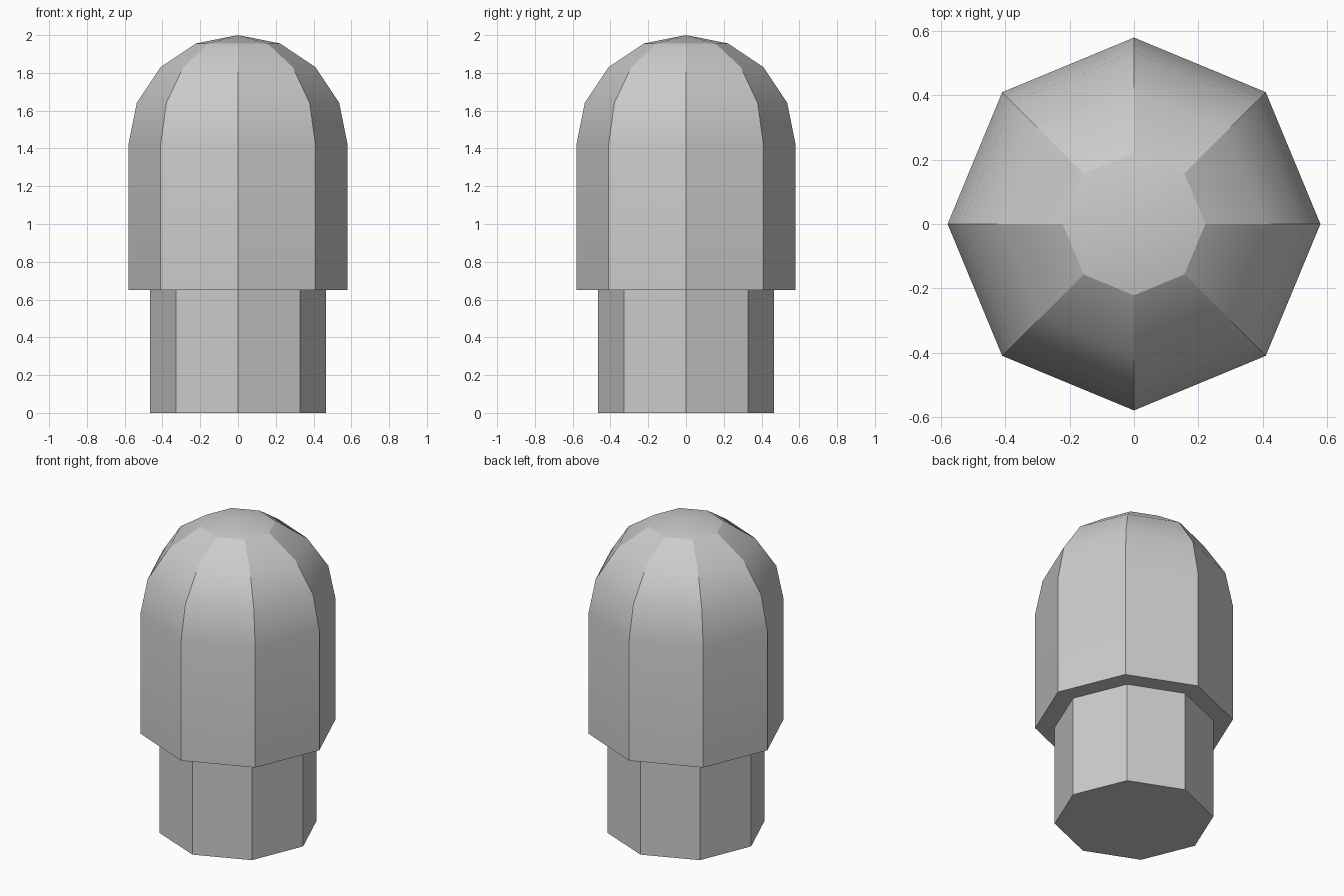
import bpy
import bmesh
from math import sin, cos, pi, radians

cube = bpy.data.objects.get("Cube")
if cube:
    bpy.data.objects.remove(cube, do_unlink=True)

SIDES = 8
SHANK_R, HEAD_R = 0.465, 0.58
SHOULDER_Z, DOME_Z = 0.65, 1.42

grey = bpy.data.materials.new("plain grey")
grey.use_nodes = True
colour = (0.6, 0.6, 0.6, 1)
grey.diffuse_color = colour
grey.node_tree.nodes["Principled BSDF"].inputs["Base Color"].default_value = colour


def lathe(name, profile):
    """Spin a (radius, height) profile into an eight-sided solid."""
    bm = bmesh.new()
    rings = []
    for r, z in profile:
        if r < 1e-5:
            rings.append([bm.verts.new((0, 0, z))] * SIDES)
        else:
            angles = [2 * pi * i / SIDES for i in range(SIDES)]
            rings.append([bm.verts.new((r * cos(a), r * sin(a), z)) for a in angles])
    for low, high in zip(rings, rings[1:]):
        for i in range(SIDES):
            j = (i + 1) % SIDES
            corners = dict.fromkeys((low[i], low[j], high[j], high[i]))
            bm.faces.new(list(corners))
    bmesh.ops.recalc_face_normals(bm, faces=bm.faces)
    mesh = bpy.data.meshes.new(name)
    bm.to_mesh(mesh)
    bm.free()
    mesh.materials.append(grey)
    obj = bpy.data.objects.new(name, mesh)
    bpy.context.collection.objects.link(obj)
    bpy.ops.object.select_all(action='DESELECT')
    obj.select_set(True)
    bpy.context.view_layer.objects.active = obj
    # Rounds the dome vertically while keeping the facet edges crisp
    bpy.ops.object.shade_smooth_by_angle(angle=radians(23))
    return obj


# Narrow shank with a closed base
lathe("shank", [(0, 0), (SHANK_R, 0), (SHANK_R, SHOULDER_Z)])

# Wide head: underside ledge, straight wall and quarter-round dome
dome = [(HEAD_R * cos(t), DOME_Z + HEAD_R * sin(t))
        for t in (pi / 2 * k / 4 for k in range(5))]
lathe("domed_head", [(SHANK_R, SHOULDER_Z), (HEAD_R, SHOULDER_Z)] + dome)
